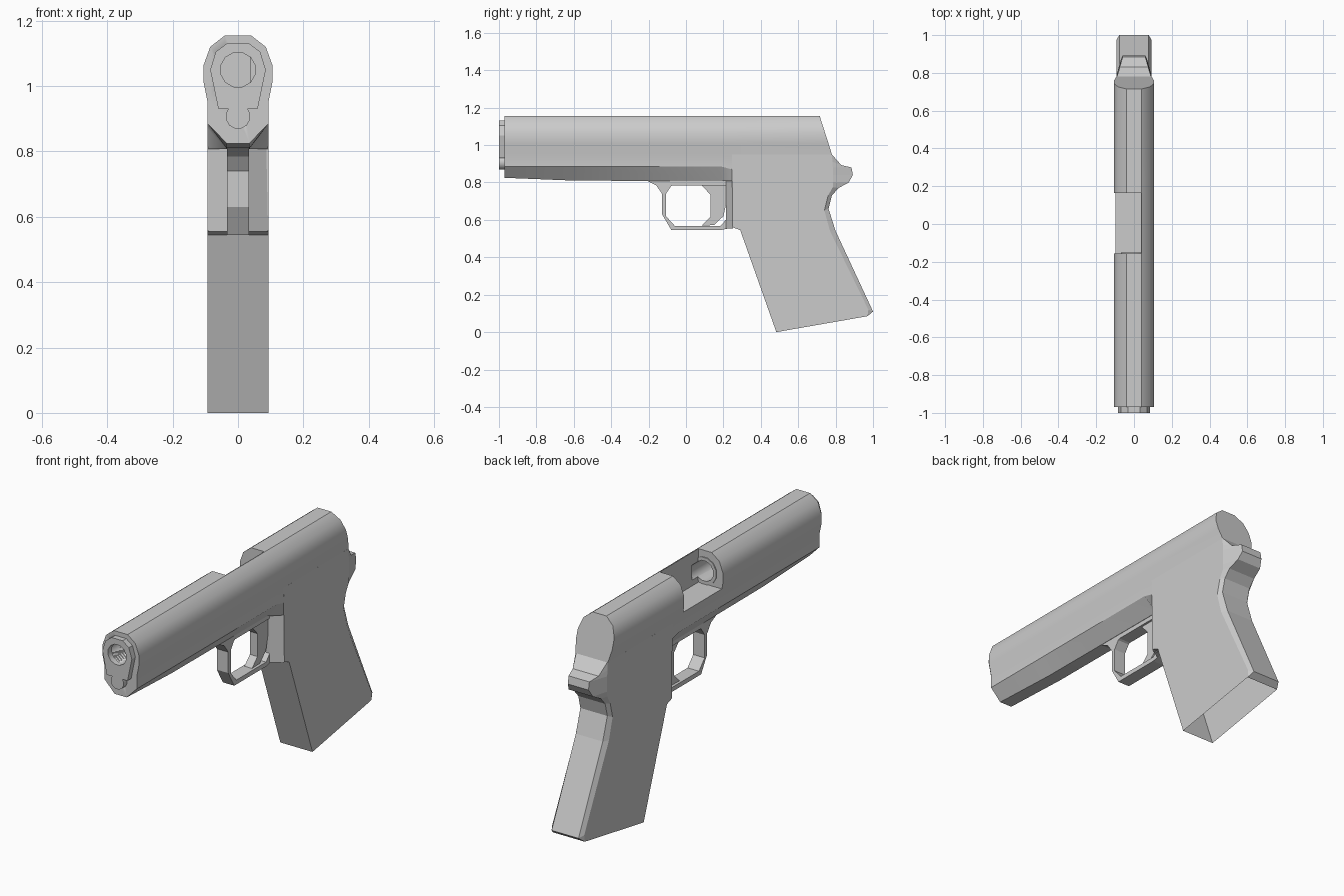
import bpy, bmesh, math
from mathutils import Matrix, Vector

if "Cube" in bpy.data.objects:
    bpy.data.objects.remove(bpy.data.objects["Cube"])


def finish(name, bm, smooth=None):
    bmesh.ops.recalc_face_normals(bm, faces=bm.faces)
    me = bpy.data.meshes.new(name)
    bm.to_mesh(me)
    bm.free()
    ob = bpy.data.objects.new(name, me)
    bpy.context.collection.objects.link(ob)
    if smooth:
        bpy.ops.object.select_all(action='DESELECT')
        ob.select_set(True)
        bpy.context.view_layer.objects.active = ob
        bpy.ops.object.shade_smooth_by_angle(angle=math.radians(smooth))
    return ob


def loft(name, rings, open_spans=(), smooth=None):
    """Skin closed rings of 3D points; open_spans lists ring edges left open."""
    bm = bmesh.new()
    vs = [[bm.verts.new(p) for p in r] for r in rings]
    n = len(rings[0])
    for a, b in zip(vs, vs[1:]):
        for i in range(n):
            if i not in open_spans:
                j = (i + 1) % n
                bm.faces.new((a[i], a[j], b[j], b[i]))
    bm.faces.new(vs[0])
    bm.faces.new(vs[-1])
    return finish(name, bm, smooth)


def side_plate(name, pts, half):
    return loft(name, [[(x, y, z) for y, z in pts] for x in (-half, half)])


def mirror_ring(half, y):
    """Full xz ring from a right-hand half profile; y may be a function of z."""
    f = y if callable(y) else (lambda z: y)
    full = half + [(-x, z) for x, z in reversed(half)]
    return [(x, f(z), z) for x, z in full]


def rod(name, r, y0, y1, z, sides):
    ring = [(r * math.cos(a), r * math.sin(a)) for a in
            [2 * math.pi * (i + .5) / sides for i in range(sides)]]
    return loft(name, [[(x, y, z + h) for x, h in ring] for y in (y0, y1)], smooth=40)


def cut(target, cutter):
    m = target.modifiers.new("cut", 'BOOLEAN')
    m.operation, m.solver, m.object = 'DIFFERENCE', 'EXACT', cutter
    cutter.hide_render = True
    bpy.context.view_layer.objects.active = target
    bpy.ops.object.modifier_apply(modifier=m.name)


# Slide and forward frame in one lofted body
upper = [(.04, 1.155), (.085, 1.12), (.105, 1.065), (.105, 1.01), (.093, .95)]


def section(side, bx, bz):
    return upper + [(.093, side), (bx, bz)]


rear = lambda z: min(.78, .715 + (1.155 - z) * .32)
slide = loft("slide_body", [
    mirror_ring(section(.885, .035, .825), -.97),
    mirror_ring(section(.885, .035, .81), -.6),
    mirror_ring(section(.885, .035, .807), .19),
    mirror_ring(section(.87, .0925, .807), .245),
    mirror_ring(section(.87, .0925, .807), rear)], smooth=35)

# Muzzle bushing and spring plug
bushing = loft("muzzle_bushing", [mirror_ring(
    [(.032, 1.132), (.068, 1.105), (.085, 1.05), (.06, .93)], y) for y in (-1, -.96)])
rod("spring_plug", .038, -1, -.95, .907, 12)

# Ejection port on the left, and the bore
port = loft("port_cutter", [[(x, y, z) for x, z in
            [(.036, .98), (.036, 1.3), (-.3, 1.3), (-.3, .98)]] for y in (-.155, .165)])
bore = rod("bore_cutter", .054, -1.1, -.1, 1.05, 12)
barrel = rod("barrel", .072, -.96, -.15, 1.05, 12)
cut(slide, port)
for part in (slide, bushing, barrel):
    cut(part, bore)
for helper in (port, bore):
    bpy.data.objects.remove(helper)

# Grip with chamfered back and tang; bottom left open
front = [(.25, .56), (.29, .545), (.483, 0), (.97, .085)]
mid = front + [(1.0, .11), (.80, .54), (.762, .66), (.78, .73), (.815, .77), (.87, .80),
               (.892, .84), (.885, .88), (.83, .893), (.78, .95), (.245, .95)]
out = front + [(.975, .12), (.77, .54), (.74, .65), (.76, .73), (.785, .775), (.785, .80),
               (.785, .84), (.785, .88), (.783, .91), (.78, .95), (.245, .95)]
mid_x = [.093] * 4 + [.078] * 5 + [.07, .06, .06, .075, .09, .093]
loft("grip", [
    [(-.0931, y, z) for y, z in out],
    [(-x * .999, y, z) for x, (y, z) in zip(mid_x, mid)],
    [(x * .999, y, z) for x, (y, z) in zip(mid_x, mid)],
    [(.0931, y, z) for y, z in out]], open_spans=(2,))

# Tapered neck joining guard to grip
loft("grip_neck", [[(-w, y, .555), (w, y, .555), (w, y, .82), (-w, y, .82)]
                   for w, y in ((.033, .215), (.092, .25))])

# Trigger guard: band between outer and inner outlines
outer = [(-.21, .81), (-.16, .785), (-.128, .74), (-.128, .63), (-.078, .545),
         (.185, .545), (.25, .56), (.25, .81)]
inner = [(-.07, .785), (-.08, .78), (-.107, .74), (-.107, .62), (-.06, .568),
         (.185, .568), (.222, .61), (.222, .785)]
loops = [(outer, -.033), (outer, .033), (inner, .033), (inner, -.033)]
bm = bmesh.new()
rings = [[bm.verts.new((x, y, z)) for y, z in pts] for pts, x in loops]
for k in range(4):
    a, b = rings[k], rings[(k + 1) % 4]
    for i in range(8):
        j = (i + 1) % 8
        bm.faces.new((a[i], a[j], b[j], b[i]))
finish("trigger_guard", bm)

# Trigger
side_plate("trigger", [(.08, .79), (.13, .735), (.13, .615), (.085, .57), (.15, .572),
                       (.2, .62), (.222, .72), (.222, .79)], .022)
